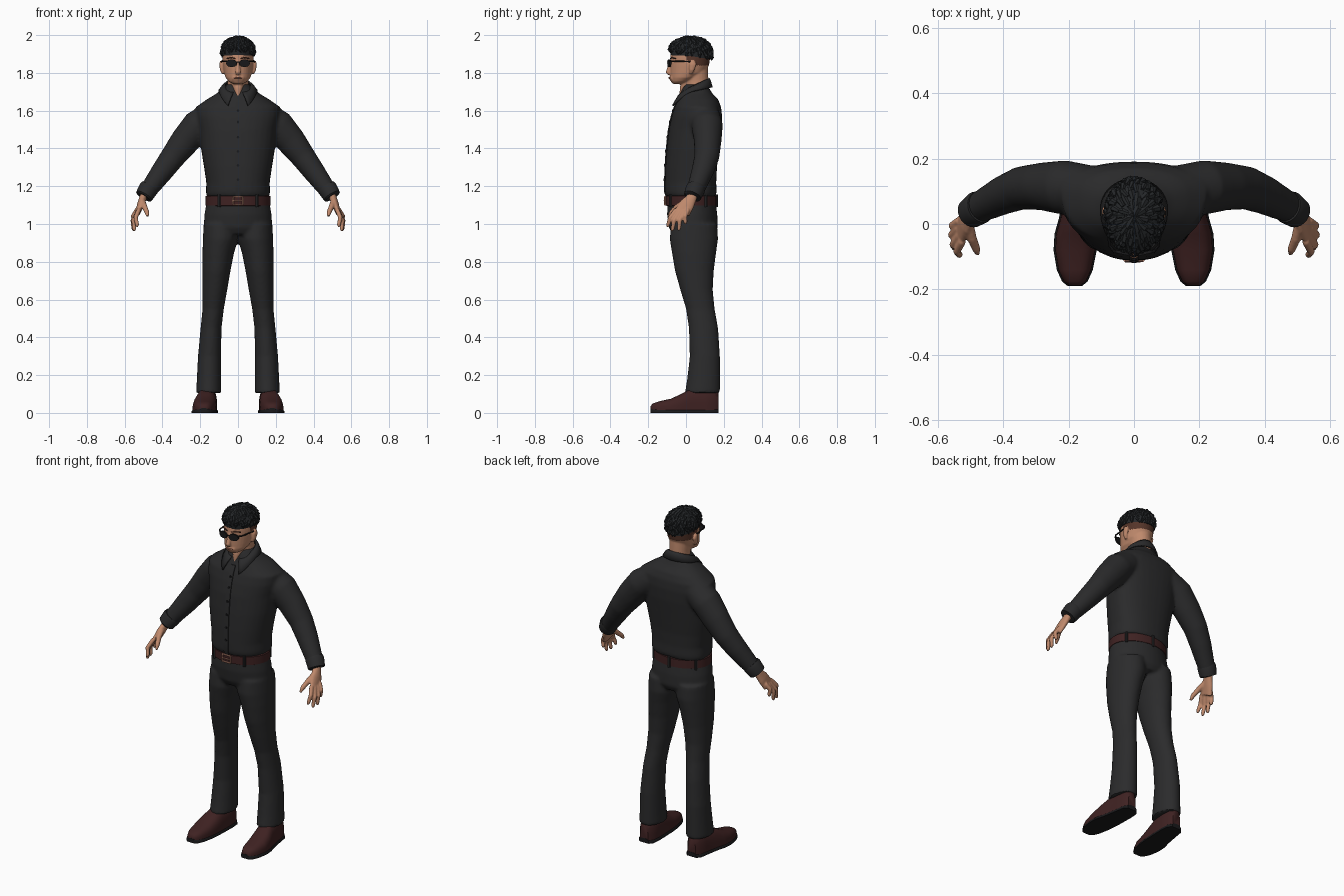
import bpy, bmesh, math, random
from math import sin, cos, pi
from mathutils import Vector

if "Cube" in bpy.data.objects:
    bpy.data.objects.remove(bpy.data.objects["Cube"])

random.seed(4)


def material(name, rgb):
    m = bpy.data.materials.new(name)
    m.diffuse_color = (*rgb, 1)
    m.use_nodes = True
    m.node_tree.nodes["Principled BSDF"].inputs["Base Color"].default_value = m.diffuse_color
    return m


SHIRT = material("shirt_black", (0.023, 0.023, 0.024))
PANTS = material("trouser_black", (0.024, 0.024, 0.025))
HAIR = material("hair_black", (0.018, 0.020, 0.022))
BROWN = material("short_hair_brown", (0.09, 0.035, 0.022))
SKIN = material("skin", (0.52, 0.25, 0.15))
LIP = material("lip", (0.30, 0.11, 0.075))
LEATHER = material("dark_red_leather", (0.05, 0.016, 0.016))
METAL = material("buckle_copper", (0.42, 0.20, 0.14))
BLACK = material("near_black", (0.010, 0.010, 0.011))


def loft(bm, rings, closed=True, caps=True):
    rows = [[bm.verts.new(p) for p in r] for r in rings]
    n = len(rows[0])
    for a, b in zip(rows, rows[1:]):
        for i in range(n if closed else n - 1):
            j = (i + 1) % n
            bm.faces.new((a[i], a[j], b[j], b[i]))
    if caps:
        bm.faces.new(rows[0][::-1])
        bm.faces.new(rows[-1])


def level(z, hw, yf, yb, cx=0, k=0.6, n=32, e=1.0):
    """Horizontal ring whose widest line sits at fraction k of its depth."""
    cy = yf + k * (yb - yf)
    pts = []
    for i in range(n):
        c, s = cos(2 * pi * i / n), sin(2 * pi * i / n)
        c, s = math.copysign(abs(c) ** e, c), math.copysign(abs(s) ** e, s)
        pts.append(Vector((cx + hw * c, cy + s * (yb - cy if s > 0 else cy - yf), z)))
    return pts


def tube(bm, pts, hint=(0, 1, 0), n=16):
    """Tube through (x, y, z, radius along hint, other radius)."""
    P = [Vector(p[:3]) for p in pts]
    rings = []
    for i, p in enumerate(pts):
        d = (P[min(i + 1, len(P) - 1)] - P[max(i - 1, 0)]).normalized()
        u = Vector(hint)
        u = (u - d * u.dot(d)).normalized()
        v = d.cross(u)
        rings.append([P[i] + u * p[3] * cos(2 * pi * j / n) + v * p[-1] * sin(2 * pi * j / n)
                      for j in range(n)])
    loft(bm, rings)


def mirror(bm):
    geo = bmesh.ops.duplicate(bm, geom=bm.verts[:] + bm.edges[:] + bm.faces[:])["geom"]
    for v in geo:
        if isinstance(v, bmesh.types.BMVert):
            v.co.x *= -1


def finish(name, bm, mat, voxel=0, smooth=3, thick=0, angle=40):
    bmesh.ops.recalc_face_normals(bm, faces=bm.faces[:])
    me = bpy.data.meshes.new(name)
    bm.to_mesh(me)
    bm.free()
    ob = bpy.data.objects.new(name, me)
    bpy.context.collection.objects.link(ob)
    if voxel:  # fuse the overlapping volumes into one soft surface
        r = ob.modifiers.new("fuse", "REMESH")
        r.mode, r.voxel_size = "VOXEL", voxel
        s = ob.modifiers.new("soften", "SMOOTH")
        s.factor, s.iterations = 0.5, smooth
        dg = bpy.context.evaluated_depsgraph_get()
        baked = bpy.data.meshes.new_from_object(ob.evaluated_get(dg))
        ob.modifiers.clear()
        ob.data = baked
    if thick:
        s = ob.modifiers.new("thickness", "SOLIDIFY")
        s.thickness, s.offset = thick, 0
    ob.data.materials.clear()
    ob.data.materials.append(mat)
    bpy.ops.object.select_all(action="DESELECT")
    ob.select_set(True)
    bpy.context.view_layer.objects.active = ob
    bpy.ops.object.shade_smooth_by_angle(angle=math.radians(angle))
    return ob


# shirt: torso and sleeves fused
TORSO = [(1.145, .167, -.104, .156), (1.17, .170, -.112, .162), (1.22, .168, -.112, .16),
         (1.30, .18, -.11, .164), (1.40, .196, -.103, .176), (1.50, .206, -.092, .188),
         (1.57, .222, -.077, .191), (1.62, .222, -.061, .186), (1.66, .165, -.042, .17),
         (1.69, .115, -.03, .14), (1.72, .078, -.02, .122), (1.74, .06, -.01, .112)]
bm = bmesh.new()
loft(bm, [level(*r, e=0.88) for r in TORSO])
half = bmesh.new()
SLEEVE = [(.14, .10, 1.57, .08), (.215, .112, 1.52, .083), (.28, .115, 1.44, .073, .078),
          (.345, .11, 1.355, .066), (.40, .088, 1.28, .059), (.455, .06, 1.205, .05),
          (.485, .045, 1.165, .045)]
for s in (1, -1):
    tube(bm, [(s * p[0], *p[1:]) for p in SLEEVE], n=24)
finish("shirt", bm, SHIRT, voxel=0.01)
half.free()

# cuffs
bm = bmesh.new()
tube(bm, [(.468, .053, 1.195, .049), (.475, .05, 1.185, .052), (.498, .034, 1.147, .047),
          (.50, .033, 1.144, .04)], n=24)
mirror(bm)
finish("cuffs", bm, SHIRT)

# front placket and buttons
bm = bmesh.new()
loft(bm, [[Vector((x, yf + d, z)) for x, d in ((-.014, .012), (-.014, -.004), (.014, -.004), (.014, .012))]
          for z, hw, yf, yb in TORSO[:9]])
finish("placket", bm, SHIRT)
bm = bmesh.new()
for z, y in ((1.6, -.071), (1.54, -.087), (1.46, -.1), (1.385, -.108), (1.31, -.113), (1.235, -.116)):
    tube(bm, [(0, y + .006, z, .007), (0, y - .004, z, .007)], hint=(1, 0, 0), n=10)
finish("buttons", bm, BLACK)

# collar: folded sheet open at the throat
bm = bmesh.new()
top, mid, low = [], [], []
for i in range(33):
    f = i / 32
    t = .3 + f * (2 * pi - .6)
    q = .55 + f * (2 * pi - 1.1)
    top.append(Vector((.066 * sin(t), .05 - .07 * cos(t), 1.735 - .035 * cos(t))))
    c = cos(q)
    low.append(Vector((.1 * sin(q), .045 - (.135 if c > 0 else .092) * c,
                       1.705 - .1 * max(c, 0) ** 1.5 + .018 * max(-c, 0))))
    mid.append(top[-1].lerp(low[-1], .45) + Vector((0, 0, .008)))
loft(bm, [top, mid, low], closed=False, caps=False)
finish("collar", bm, SHIRT, thick=.009)

# trousers: hips and legs fused
bm = bmesh.new()
loft(bm, [level(*r, k=.5) for r in ((.945, .15, -.07, .15), (.98, .182, -.09, .168),
                                    (1.05, .178, -.1, .166), (1.13, .164, -.098, .155))])
LEG = [(1.0, -.005, .182, -.08, .165), (.92, -.002, .186, -.086, .17), (.85, .02, .188, -.075, .16),
       (.75, .04, .188, -.058, .147), (.65, .057, .188, -.03, .142), (.55, .075, .188, 0, .152),
       (.45, .087, .198, .015, .17), (.3, .09, .212, .02, .18), (.18, .089, .218, .006, .18),
       (.105, .088, .222, -.006, .18)]
for s in (1, -1):
    loft(bm, [level(z, (b - a) / 2, yf, yb, s * (a + b) / 2, .5, 28) for z, a, b, yf, yb in LEG])
finish("trousers", bm, PANTS, voxel=0.01)

# belt, belt loops and buckle
bm = bmesh.new()
loft(bm, [level(z, .171 + d, -.107 - d, .161 + d, k=.52) for z, d in
          ((1.096, -.006), (1.099, 0), (1.147, 0), (1.15, -.006))])
finish("belt", bm, LEATHER)
bm = bmesh.new()
for a in (-.95, -2.19, .6, 2.54, pi / 2):
    y = .032 + sin(a) * (.129 if a > 0 else .139)
    tube(bm, [(.171 * cos(a), y, 1.09, .008), (.171 * cos(a), y, 1.156, .008)], n=8)
finish("belt_loops", bm, PANTS)
bm = bmesh.new()
corners = [(-.027, 1.102), (.027, 1.102), (.027, 1.144), (-.027, 1.144)]
for (x1, z1), (x2, z2) in zip(corners, corners[1:] + corners[:1]):
    tube(bm, [(x1, -.111, z1, .005), (x2, -.111, z2, .005)], n=8)
tube(bm, [(-.027, -.113, 1.123, .004), (.02, -.114, 1.123, .004)], n=8)
finish("buckle", bm, METAL)

# shoes: (y, centre x, half width, top height)
SHOE = [(-.188, .181, .018, .036), (-.175, .181, .034, .05), (-.14, .181, .05, .062),
        (-.08, .18, .061, .075), (-.03, .176, .062, .098), (.02, .168, .056, .125),
        (.1, .16, .05, .135), (.15, .158, .044, .13), (.172, .158, .026, .11)]


def shoe_part(name, mat, grow, z0, height):
    bm = bmesh.new()
    loft(bm, [[Vector((cx + (hw + grow) * math.copysign(abs(cos(t)) ** .7, cos(t)), y * (1 + grow),
                       z0 + (height or h - z0) * abs(sin(t)) ** .7))
               for t in [pi * i / 16 for i in range(17)]] for y, cx, hw, h in SHOE])
    mirror(bm)
    finish(name, bm, mat, angle=50)


shoe_part("shoe_uppers", LEATHER, 0, .015, 0)
shoe_part("shoe_soles", BLACK, .005, 0, .026)

# hands: palm, four fingers and thumb fused
bm = bmesh.new()
tube(bm, [(.488, .042, 1.175, .028, .022), (.502, .03, 1.14, .028, .02), (.515, .006, 1.105, .04, .019),
          (.53, -.02, 1.06, .043, .014)])
for base, tip in (((.525, -.052, 1.075), (.535, -.1, .985)), ((.532, -.034, 1.065), (.551, -.076, .962)),
                  ((.536, -.012, 1.065), (.556, -.04, .965)), ((.535, .01, 1.075), (.553, -.004, 1.0))):
    a, b = Vector(base), Vector(tip)
    m = (a + b) / 2 + Vector((.012, -.008, .004))
    tube(bm, [(*a, .0125), (*m, .012), (*a.lerp(b, .88), .0105), (*b, .006)], n=10)
tube(bm, [(.508, .0, 1.12, .018), (.495, -.045, 1.092, .015), (.482, -.077, 1.062, .013),
          (.478, -.092, 1.04, .007)], n=10)
mirror(bm)
finish("hands", bm, SKIN, voxel=0.005, smooth=2)

# head: skull, neck, open throat, nose and ears fused
HEAD = [(1.742, .028, -.07, -.02), (1.755, .05, -.08, .02), (1.775, .066, -.083, .06),
        (1.80, .074, -.084, .1), (1.84, .08, -.084, .122), (1.88, .082, -.083, .128),
        (1.92, .08, -.078, .125), (1.96, .062, -.05, .1), (1.975, .03, 0, .06)]
bm = bmesh.new()
loft(bm, [level(*r, k=.55) for r in HEAD])
tube(bm, [(0, .06, 1.68, .062, .06), (0, .057, 1.76, .062, .056), (0, .05, 1.82, .066, .06)], n=24)
tube(bm, [(0, -.03, 1.672, .006), (0, -.012, 1.71, .024), (0, .02, 1.76, .045)])
tube(bm, [(0, -.078, 1.865, .008), (0, -.088, 1.83, .01), (0, -.095, 1.803, .013, .015),
          (0, -.088, 1.792, .009, .013)])
tube(bm, [(-.028, -.068, 1.772, .012), (0, -.08, 1.772, .011), (.028, -.068, 1.772, .012)])
for s in (1, -1):
    tube(bm, [(s * .078, .026, 1.795, .008, .007), (s * .087, .03, 1.815, .014, .009),
              (s * .09, .036, 1.845, .02, .009), (s * .088, .036, 1.864, .012, .007)])
head = finish("head", bm, SKIN, voxel=0.005)
head.data.materials.append(BROWN)
for p in head.data.polygons:  # cropped hair at the nape and temples
    c = p.center
    if c.z > 1.84 + max(0, .06 - c.y) * .5 and c.y > .0 and abs(c.x) < .084:
        p.material_index = 1

# mouth and eyebrows
bm = bmesh.new()
tube(bm, [(-.024, -.081, 1.773, .002), (0, -.09, 1.775, .004), (.024, -.081, 1.773, .002)], n=8)
finish("mouth", bm, LIP)
bm = bmesh.new()
tube(bm, [(.014, -.083, 1.876, .003), (.035, -.077, 1.881, .004), (.06, -.056, 1.876, .003)], n=8)
mirror(bm)
finish("eyebrows", bm, BROWN)

# sunglasses
bm = bmesh.new()
tube(bm, [(.033, -.084, 1.851, .029, .02), (.035, -.093, 1.851, .029, .02)], hint=(1, 0, 0), n=20)
tube(bm, [(.058, -.087, 1.861, .005), (.074, -.068, 1.862, .004), (.087, .02, 1.86, .004),
          (.09, .045, 1.85, .004)], n=8)
tube(bm, [(0, -.099, 1.858, .0035), (.014, -.093, 1.858, .0035)], n=8)
mirror(bm)
finish("sunglasses", bm, BLACK)

# hair: cap plus swept locks flowing from the crown
bm = bmesh.new()
cap = [level(*r, k=.5) for r in ((1.893, .085, -.08, .132), (1.92, .087, -.088, .134),
                                 (1.95, .08, -.08, .122), (1.972, .06, -.055, .095), (1.986, .03, -.01, .06))]
for p in cap[0]:
    p.z -= .16 * p.y if p.y > 0 else 0
loft(bm, cap)


def scalp(p, a):
    r = sin(min(p, pi / 2))
    z = cos(p) if p < pi / 2 else pi / 2 - p
    return (.086 * r * cos(a), .024 + .112 * r * sin(a), 1.918 + .07 * z)


for i in range(130):
    a = i * 2.39996
    limit = 1.93 + .3 * sin(a)
    p = limit * math.sqrt((i + .5) / 130)
    w = random.uniform(-.25, .25)
    size = random.uniform(.009, .013)
    tube(bm, [(*scalp(max(p - .4, .02), a), size * .6), (*scalp(p - .12, a + w * .5), size),
              (*scalp(min(p + .2, limit + .08), a + w), .002)], hint=(.1, .2, 1), n=6)
finish("hair", bm, HAIR, angle=35)
